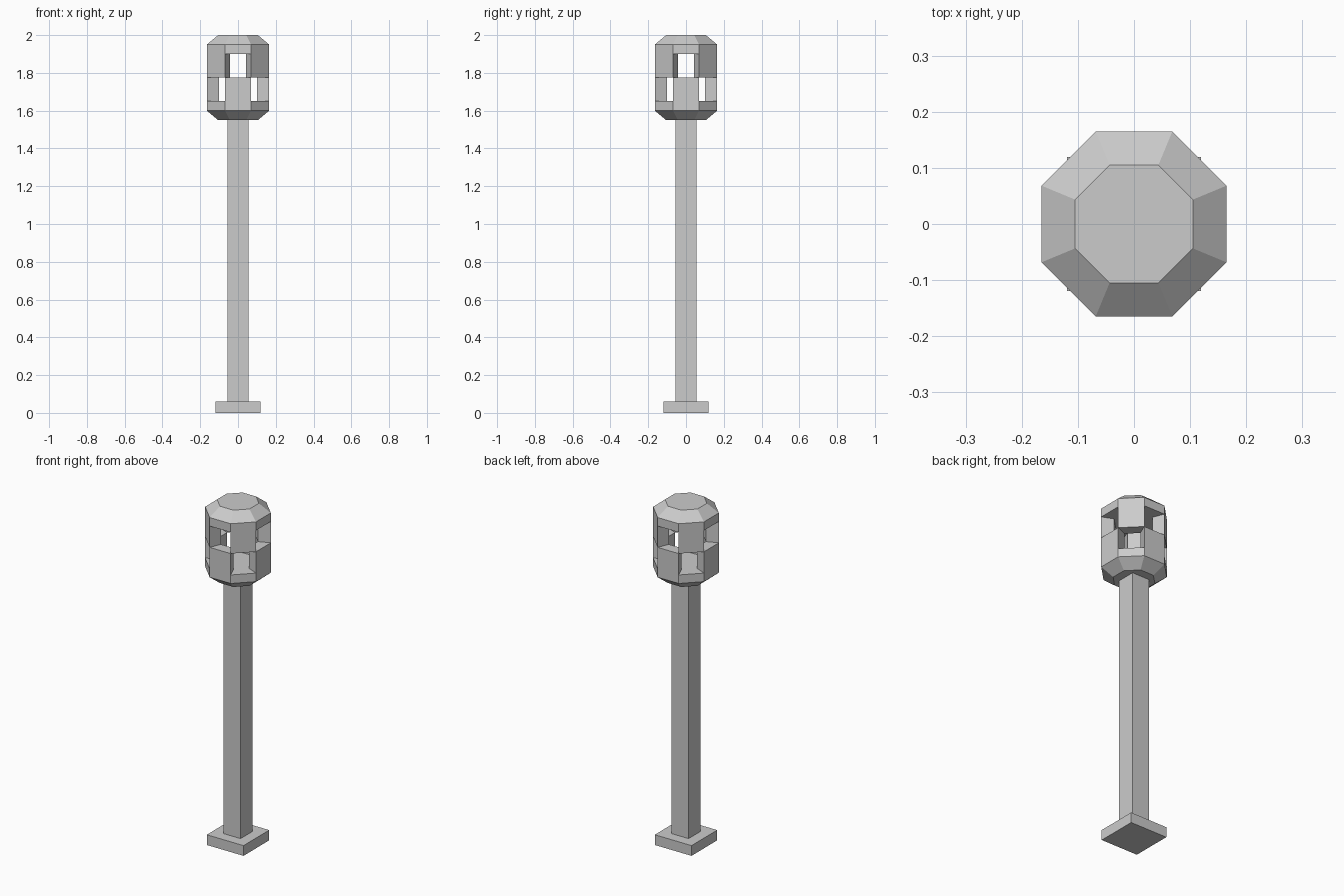
import bpy, bmesh
from math import cos, sin, pi

if "Cube" in bpy.data.objects:
    bpy.data.objects.remove(bpy.data.objects["Cube"])

OUT, INN, TIP = 0.165, 0.10, 0.105          # octagon apothems: outer wall, inner wall, tapered ends
Z_BOT, Z_RIM, Z_FLOOR, Z_MID, Z_CEIL, Z_BROW, Z_TOP = 1.55, 1.60, 1.65, 1.775, 1.90, 1.95, 2.0


def add_object(name, bm):
    bmesh.ops.remove_doubles(bm, verts=bm.verts, dist=1e-5)
    mesh = bpy.data.meshes.new(name)
    bm.to_mesh(mesh)
    bm.free()
    obj = bpy.data.objects.new(name, mesh)
    bpy.context.collection.objects.link(obj)


def box(name, half, z0, z1):
    bm = bmesh.new()
    bmesh.ops.create_cube(bm, size=1)
    for v in bm.verts:
        v.co = (v.co.x * 2 * half, v.co.y * 2 * half, z0 + (v.co.z + 0.5) * (z1 - z0))
    add_object(name, bm)


def pt(apothem, k, z):
    a = pi / 8 + k * pi / 4
    r = apothem / cos(pi / 8)
    return (r * cos(a), r * sin(a), z)


def face(bm, *pts):
    bm.faces.new([bm.verts.new(p) for p in pts])


def octagon(bm, apothem, z, up):
    ks = range(8) if up else range(7, -1, -1)
    face(bm, *[pt(apothem, k, z) for k in ks])


def band(bm, k, a0, z0, a1, z1):
    face(bm, pt(a0, k, z0), pt(a0, k + 1, z0), pt(a1, k + 1, z1), pt(a1, k, z1))


# Base plate and square post
box("base_plate", 0.119, 0.0, 0.06)
box("post", 0.056, 0.06, Z_BOT)

# Octagonal lantern head, openings alternating between two tiers
bm = bmesh.new()
octagon(bm, TIP, Z_BOT, False)
octagon(bm, TIP, Z_TOP, True)
octagon(bm, INN, Z_FLOOR, True)
octagon(bm, INN, Z_CEIL, False)
for k in range(8):
    # Tapered ends and solid rims
    band(bm, k, TIP, Z_BOT, OUT, Z_RIM)
    band(bm, k, OUT, Z_RIM, OUT, Z_FLOOR)
    band(bm, k, OUT, Z_CEIL, OUT, Z_BROW)
    band(bm, k, OUT, Z_BROW, TIP, Z_TOP)
    # Panel: lower tier on the straight sides, upper tier on the diagonals
    lower = k % 2 == 1
    z0, z1 = (Z_FLOOR, Z_MID) if lower else (Z_MID, Z_CEIL)
    band(bm, k, OUT, z0, OUT, z1)
    band(bm, k, INN, z1, INN, z0)
    face(bm, pt(OUT, k, z0), pt(OUT, k, z1), pt(INN, k, z1), pt(INN, k, z0))
    face(bm, pt(OUT, k + 1, z0), pt(INN, k + 1, z0), pt(INN, k + 1, z1), pt(OUT, k + 1, z1))
    # Panel ledge and the sill or lintel of the opening beside it
    if lower:
        band(bm, k, OUT, Z_MID, INN, Z_MID)
        band(bm, k, INN, Z_CEIL, OUT, Z_CEIL)
    else:
        band(bm, k, INN, Z_MID, OUT, Z_MID)
        band(bm, k, OUT, Z_FLOOR, INN, Z_FLOOR)
add_object("lantern_head", bm)
